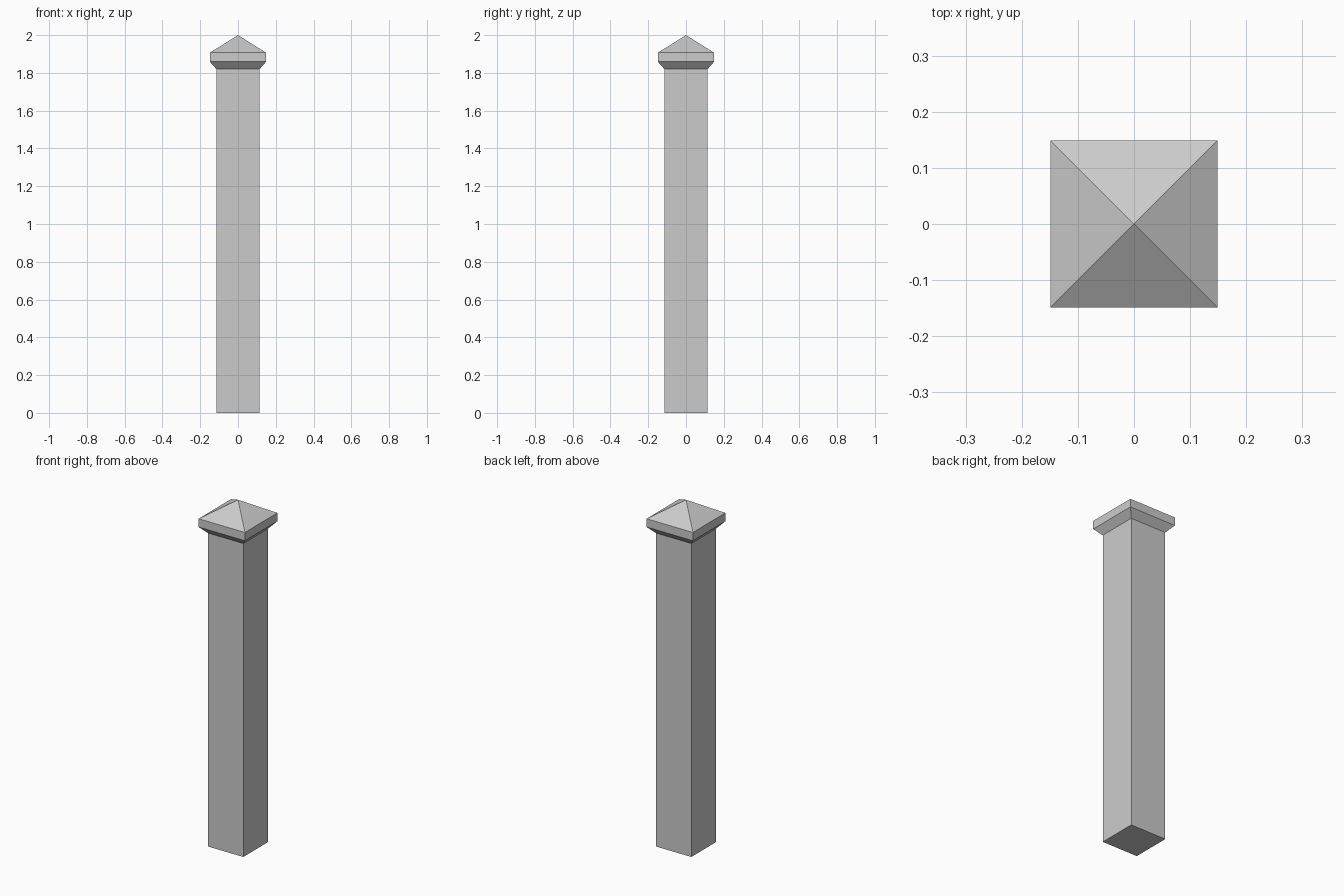
import bpy
import bmesh

cube = bpy.data.objects.get("Cube")
if cube:
    bpy.data.objects.remove(cube, do_unlink=True)

GREY = (0.6, 0.6, 0.6, 1)
stone = bpy.data.materials.new("light_grey")
stone.use_nodes = True
stone.diffuse_color = GREY
stone.node_tree.nodes["Principled BSDF"].inputs["Base Color"].default_value = GREY


def square_loft(name, profile):
    """Closed solid through square sections (half width, height); zero width is a point."""
    bm = bmesh.new()
    rings = []
    for half, z in profile:
        corners = [(-1, -1), (1, -1), (1, 1), (-1, 1)] if half else [(0, 0)]
        rings.append([bm.verts.new((x * half, y * half, z)) for x, y in corners])
    for low, high in zip(rings, rings[1:]):
        for i in range(4):
            j = (i + 1) % 4
            upper = [high[j], high[i]] if len(high) > 1 else high
            bm.faces.new([low[i], low[j], *upper])
    bm.faces.new(rings[0][::-1])
    if len(rings[-1]) > 1:
        bm.faces.new(rings[-1])
    mesh = bpy.data.meshes.new(name)
    bm.to_mesh(mesh)
    bm.free()
    mesh.materials.append(stone)
    obj = bpy.data.objects.new(name, mesh)
    bpy.context.collection.objects.link(obj)
    return obj


SHAFT, CAP, NECK_Z = 0.114, 0.149, 1.82

# Plain square shaft
square_loft("post_shaft", [(SHAFT, 0), (SHAFT, NECK_Z)])

# Flared cap with a straight band and pyramid top
square_loft("post_cap", [(SHAFT, NECK_Z), (CAP, 1.859), (CAP, 1.907), (0, 2)])
